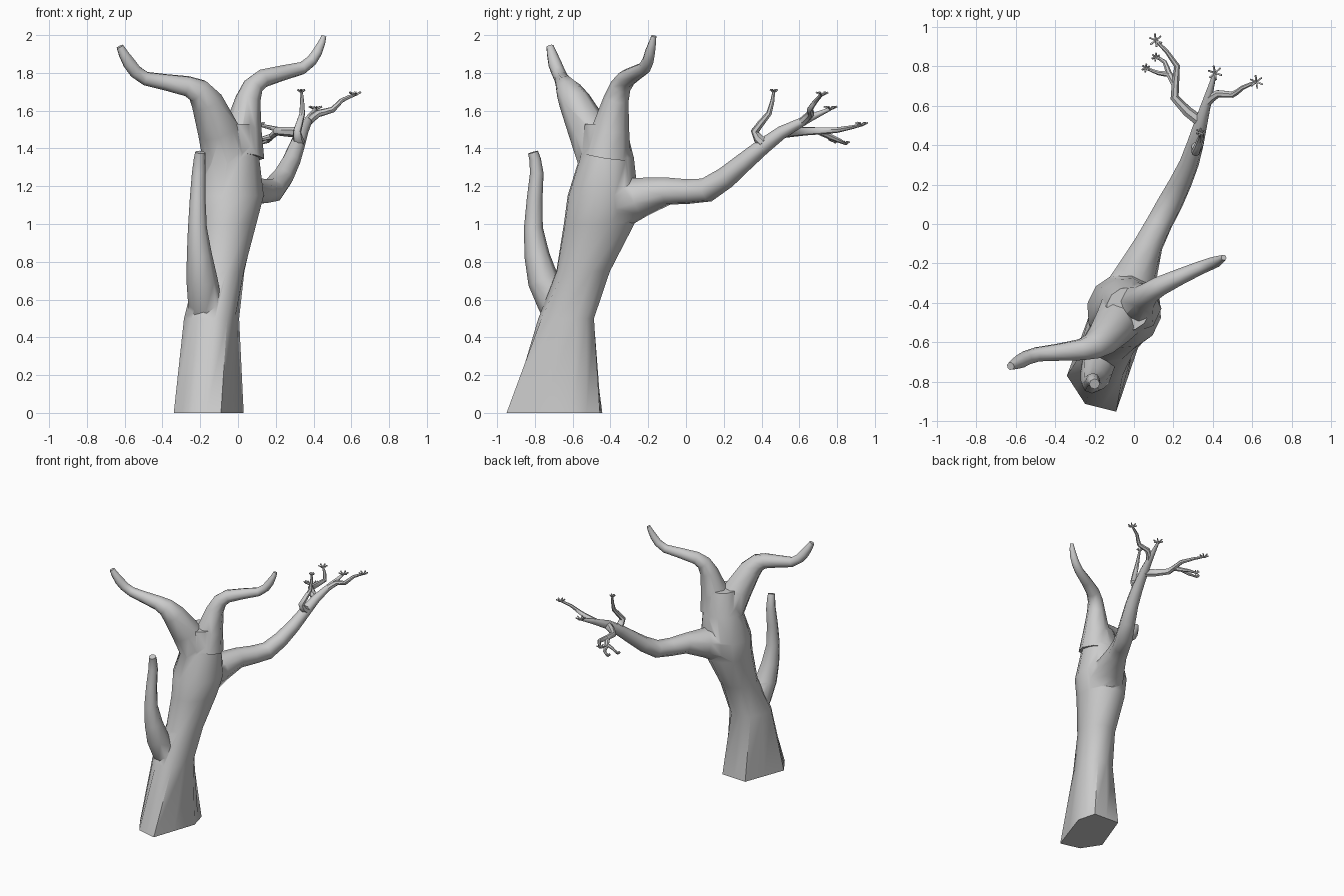
import bpy, bmesh, math
from mathutils import Vector

if "Cube" in bpy.data.objects:
    bpy.data.objects.remove(bpy.data.objects["Cube"])


def skin(name, rings):
    """Join equal rings of points into a closed tube."""
    bm = bmesh.new()
    loops = [[bm.verts.new(p) for p in ring] for ring in rings]
    n = len(loops[0])
    for a, b in zip(loops, loops[1:]):
        for i in range(n):
            j = (i + 1) % n
            bm.faces.new((a[i], a[j], b[j], b[i]))
    bm.faces.new(loops[0][::-1])
    bm.faces.new(loops[-1])
    bmesh.ops.recalc_face_normals(bm, faces=bm.faces)
    me = bpy.data.meshes.new(name)
    bm.to_mesh(me)
    bm.free()
    ob = bpy.data.objects.new(name, me)
    bpy.context.collection.objects.link(ob)
    return ob


def limb(name, *path, sides=8):
    """Tube through points (x, y, z, radius), rounded with one curve point per gap."""
    k = [Vector(p) for p in path]
    pts = []
    for i, p in enumerate(k[:-1]):
        before, after = k[max(i - 1, 0)], k[min(i + 2, len(k) - 1)]
        pts += [p, ((p + k[i + 1]) * 9 - before - after) / 16]
    pts.append(k[-1])
    side, rings = Vector((0.9, -0.4, 0.1)), []
    for i, q in enumerate(pts):
        p = q.to_3d()
        t = (pts[min(i + 1, len(pts) - 1)] - pts[max(i - 1, 0)]).to_3d().normalized()
        side = (side - t * side.dot(t)).normalized()
        up = t.cross(side)
        turn = [math.tau * (s + 0.5) / sides for s in range(sides)]
        rings.append([p + q[3] * (side * math.cos(a) + up * math.sin(a)) for a in turn])
    return skin(name, rings)


def twig(name, r0, r1, *path):
    """Thin branch with an even taper."""
    n = len(path) - 1
    return limb(name, *[(*p, r0 + (r1 - r0) * i / n) for i, p in enumerate(path)], sides=7)


def smooth(ob):
    bpy.ops.object.select_all(action='DESELECT')
    bpy.context.view_layer.objects.active = ob
    ob.select_set(True)
    bpy.ops.object.shade_smooth_by_angle(angle=math.radians(50))


# trunk: six-cornered foot blending upward into round rings
foot = [(1, .35), (.8, .9), (-.35, .95), (-1, -.3), (-.5, -.85), (.35, -1)]
levels = [(0, -.155, -.69, .185, .26), (.5, -.14, -.635, .15, .157),
          (.75, -.095, -.545, .135, .147), (1, -.065, -.46, .165, .19),
          (1.15, -.05, -.44, .19, .19), (1.35, -.035, -.42, .15, .147),
          (1.53, -.03, -.43, .11, .11)]
outline = []
for p, q in zip(foot, foot[1:] + foot[:1]):
    outline += [Vector(p), (Vector(p) + Vector(q)) / 2]
rings = []
for z, cx, cy, rx, ry in levels:
    w = min(z, 1) ** 2 * (3 - 2 * min(z, 1))
    ring = []
    for i, p in enumerate(outline):
        a = math.tau * i / 12 + 0.33
        v = p.lerp(Vector((math.cos(a), math.sin(a))), w)
        ring.append((cx + rx * v.x, cy + ry * v.y, z))
    rings.append(ring)
trunk = skin("trunk", rings)

# heavy limbs
left = limb("left_limb", (-.06, -.45, 1.36, .13), (-.165, -.59, 1.65, .085),
            (-.27, -.637, 1.73, .056), (-.49, -.66, 1.77, .038),
            (-.575, -.695, 1.85, .036), (-.625, -.72, 1.94, .02))
right = limb("right_limb", (.01, -.42, 1.36, .13), (.053, -.37, 1.66, .067),
             (.13, -.315, 1.77, .05), (.34, -.22, 1.825, .034),
             (.42, -.19, 1.91, .028), (.455, -.17, 1.995, .014))
stub = limb("stub_limb", (-.165, -.65, .5, .09), (-.19, -.755, .7, .083),
            (-.215, -.808, .98, .05), (-.208, -.79, 1.27, .036), (-.2, -.81, 1.38, .027))
long = limb("long_limb", (-.03, -.36, 1.11, .14), (.075, -.1, 1.175, .076),
            (.185, .11, 1.18, .066), (.28, .31, 1.33, .05),
            (.338, .51, 1.487, .034), (.41, .765, 1.61, .009))

# fuse them into the trunk
bpy.context.view_layer.objects.active = trunk
for ob in (left, right, stub, long):
    mod = trunk.modifiers.new("fuse", 'BOOLEAN')
    mod.operation, mod.solver, mod.object = 'UNION', 'EXACT', ob
    bpy.ops.object.modifier_apply(modifier=mod.name)
    bpy.data.objects.remove(ob)
smooth(trunk)

# thin branches on the long limb
outer, upright, inner = (.62, .72, 1.685), (.335, .465, 1.7), (.11, .93, 1.525)
lower, lower_side = (.11, .845, 1.425), (.06, .79, 1.435)
smooth(twig("outer_branch", .024, .008, (.375, .62, 1.545), (.425, .66, 1.585),
            (.5, .655, 1.605), (.55, .69, 1.655), outer))
smooth(twig("upright_branch", .03, .008, (.325, .41, 1.43), (.312, .365, 1.49),
            (.34, .44, 1.585), upright))
smooth(twig("inner_branch", .03, .008, (.335, .52, 1.485), (.205, .64, 1.492),
            (.218, .8, 1.498), inner))
smooth(twig("lower_branch", .02, .007, (.207, .71, 1.49), (.175, .765, 1.462),
            (.155, .82, 1.438), lower))
smooth(twig("lower_side_branch", .016, .007, (.18, .76, 1.465), (.125, .765, 1.45), lower_side))

# small splayed shoots at every branch tip
for tip, size in (((.41, .765, 1.61), .036), (outer, .033), (inner, .033),
                  (upright, .02), (lower, .02), (lower_side, .02)):
    base = Vector(tip)
    for k in range(6):
        a = math.tau * k / 6 + size * 20
        out = Vector((math.cos(a), math.sin(a), 0)) * size
        ends = base - Vector((0, 0, .004)), base + out + Vector((0, 0, .012))
        limb("tip_shoot", *[(*e, .0055) for e in ends], sides=4)
